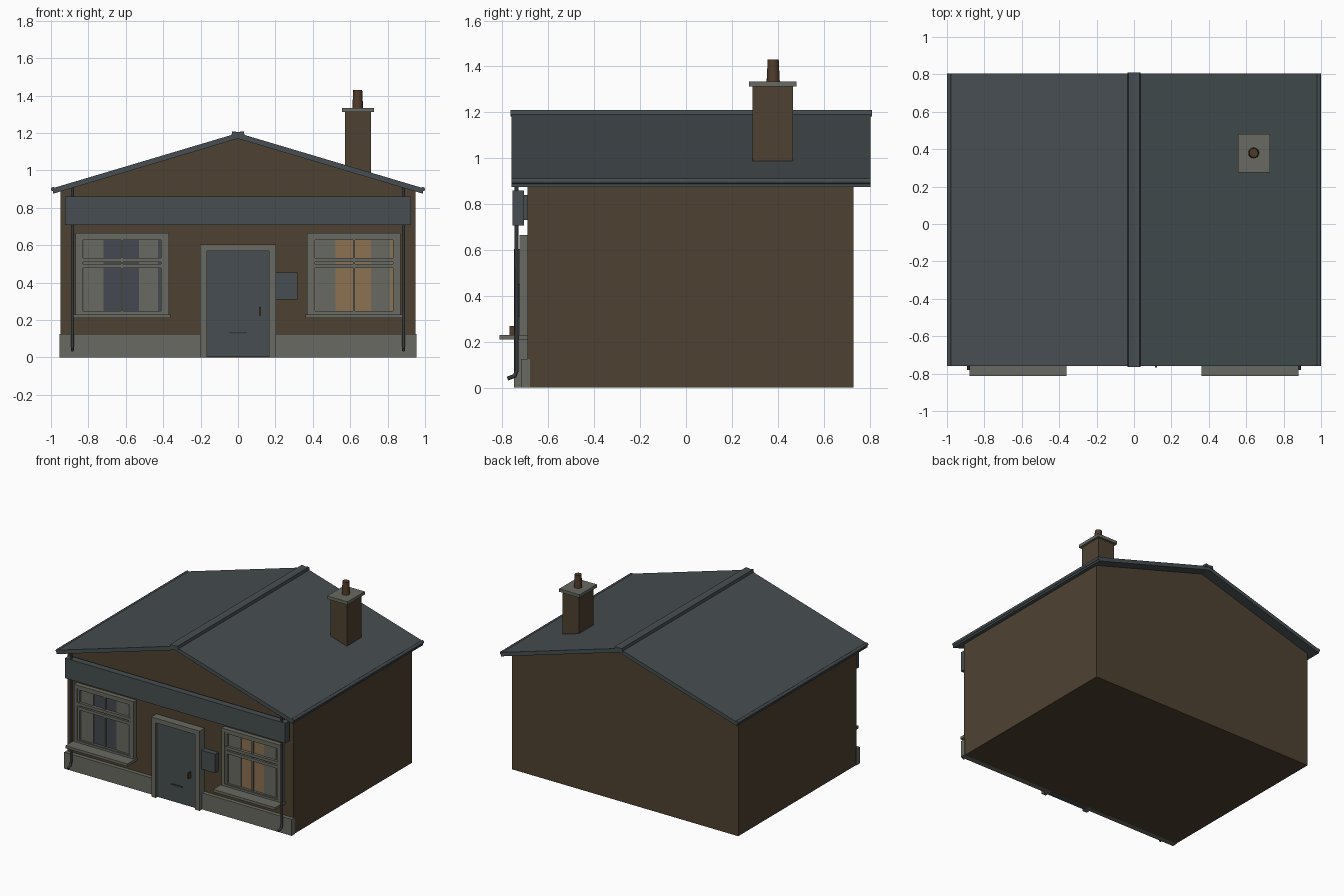
import bpy, bmesh, math
from mathutils import Vector

if "Cube" in bpy.data.objects:
    bpy.data.objects.remove(bpy.data.objects["Cube"])


def material(name, r, g, b):
    m = bpy.data.materials.new(name)
    m.use_nodes = True
    m.diffuse_color = (r, g, b, 1)
    m.node_tree.nodes["Principled BSDF"].inputs["Base Color"].default_value = (r, g, b, 1)
    return m


BRICK = material("brown brick", 0.076, 0.053, 0.031)
SLATE = material("dark slate", 0.061, 0.076, 0.082)
STONE = material("grey stone", 0.144, 0.144, 0.122)
GLASS = material("dark glass", 0.058, 0.066, 0.08)
GLOW = material("warm lit glass", 0.262, 0.17, 0.085)
CLAY = material("fired clay", 0.08, 0.045, 0.025)
BLACK = material("black metal", 0.035, 0.04, 0.044)


def finish(name, bm, mat):
    bmesh.ops.recalc_face_normals(bm, faces=bm.faces)
    mesh = bpy.data.meshes.new(name)
    bm.to_mesh(mesh)
    bm.free()
    mesh.materials.append(mat)
    ob = bpy.data.objects.new(name, mesh)
    bpy.context.collection.objects.link(ob)
    return ob


def box(name, x, y, z, mat):
    """Box from three (low, high) ranges."""
    bm = bmesh.new()
    bmesh.ops.create_cube(bm, size=1)
    for v in bm.verts:
        v.co = [sum(r) / 2 + c * (r[1] - r[0]) for c, r in zip(v.co, (x, y, z))]
    return finish(name, bm, mat)


def extrude_y(name, profile, y, mat):
    """Prism from an x-z outline."""
    bm = bmesh.new()
    face = bm.faces.new([bm.verts.new((px, y[0], pz)) for px, pz in profile])
    out = bmesh.ops.extrude_face_region(bm, geom=[face])
    moved = [e for e in out["geom"] if isinstance(e, bmesh.types.BMVert)]
    bmesh.ops.translate(bm, verts=moved, vec=(0, y[1] - y[0], 0))
    return finish(name, bm, mat)


def tube(name, points, radius, mat):
    """Round pipe along a path."""
    curve = bpy.data.curves.new(name, "CURVE")
    curve.dimensions = "3D"
    curve.bevel_depth = radius
    curve.bevel_resolution = 2
    curve.use_fill_caps = True
    spline = curve.splines.new("POLY")
    spline.points.add(len(points) - 1)
    for p, co in zip(spline.points, points):
        p.co = (*co, 1)
    curve.materials.append(mat)
    ob = bpy.data.objects.new(name, curve)
    bpy.context.collection.objects.link(ob)
    return ob


def frame(name, x, z, y, w, mat):
    """Rectangular frame with bars of width w."""
    for side, bx in (("left", (x[1] - w, x[1])), ("right", (x[0], x[0] + w))):
        box(f"{name}_{side}", bx, y, z, mat)
    for end, bz in (("top", (z[1] - w, z[1])), ("bottom", (z[0], z[0] + w))):
        box(f"{name}_{end}", (x[0] + w, x[1] - w), y, bz, mat)


# Walls, gables and plinth
WALL_Y = (-0.69, 0.73)
box("walls", (-0.95, 0.95), WALL_Y, (0, 0.895), BRICK)
extrude_y("gable", [(-0.95, 0.895), (0.95, 0.895), (0, 1.175)], WALL_Y, BRICK)
box("plinth_left", (0.2, 0.955), (-0.72, -0.68), (0, 0.125), STONE)
box("plinth_right", (-0.955, -0.2), (-0.72, -0.68), (0, 0.125), STONE)

# Roof, ridge cap and gutters
extrude_y("roof", [(-0.99, 0.875), (0, 1.17), (0.99, 0.875),
                   (0.99, 0.905), (0, 1.2), (-0.99, 0.905)], (-0.76, 0.805), SLATE)
extrude_y("ridge_cap", [(-0.036, 1.182), (0, 1.192), (0.036, 1.182),
                        (0.03, 1.21), (0, 1.205), (-0.03, 1.21)], (-0.765, 0.81), SLATE)
for side, s in (("left", 1), ("right", -1)):
    tube(f"gutter_{side}", [(s * 0.988, -0.76, 0.9), (s * 0.988, 0.805, 0.9)], 0.012, SLATE)
    # Drainpipe with an outward foot
    tube(f"drainpipe_{side}", [(s * 0.885, -0.738, 0.91), (s * 0.885, -0.738, 0.075),
                               (s * 0.885, -0.746, 0.052), (s * 0.885, -0.778, 0.04)], 0.009, BLACK)

# Chimney
box("chimney_stack", (0.572, 0.711), (0.29, 0.466), (0.9, 1.315), BRICK)
box("chimney_cap", (0.556, 0.727), (0.275, 0.482), (1.312, 1.335), STONE)
bm = bmesh.new()
bmesh.ops.create_cone(bm, cap_ends=True, segments=16, radius1=0.029, radius2=0.024, depth=0.1)
bmesh.ops.translate(bm, verts=bm.verts, vec=Vector((0.64, 0.38, 1.38)))
pot = finish("chimney_pot", bm, CLAY)
bpy.context.view_layer.objects.active = pot
pot.select_set(True)
bpy.ops.object.shade_smooth_by_angle(angle=math.radians(40))

# Fascia board over the shop front
box("fascia_board", (-0.925, 0.925), (-0.755, -0.705), (0.708, 0.86), SLATE)
box("fascia_backing", (-0.9, 0.9), (-0.706, -0.685), (0.73, 0.84), SLATE)

# Door with surround, handle and letter slot
for side, s in (("left", 1), ("right", -1)):
    box(f"door_jamb_{side}", sorted((s * 0.166, s * 0.203)), (-0.75, -0.68), (0, 0.605), STONE)
box("door_lintel", (-0.166, 0.166), (-0.75, -0.68), (0.57, 0.605), STONE)
box("door", (-0.166, 0.166), (-0.735, -0.68), (0.004, 0.57), SLATE)
box("letter_slot", (-0.047, 0.047), (-0.74, -0.73), (0.127, 0.137), BLACK)
box("door_handle", (0.113, 0.122), (-0.768, -0.73), (0.225, 0.27), CLAY)
box("wall_plaque", (0.204, 0.318), (-0.73, -0.685), (0.31, 0.453), SLATE)

# Windows: stone surround, glass, curtains and glazing bars
for side, cx, glass in (("left", 0.62, GLOW), ("right", -0.62, GLASS)):
    x = (cx - 0.25, cx + 0.25)
    inner = (cx - 0.225, cx + 0.225)
    frame(f"window_surround_{side}", x, (0.22, 0.665), (-0.725, -0.68), 0.025, STONE)
    box(f"window_sill_{side}", (cx - 0.26, cx + 0.26), (-0.813, -0.69), (0.21, 0.23), STONE)
    frame(f"window_frame_{side}", inner, (0.232, 0.645), (-0.718, -0.69), 0.016, STONE)
    box(f"window_glass_{side}", inner, (-0.7, -0.688), (0.24, 0.64), glass)
    for a, b in ((-0.205, -0.1), (0.092, 0.192)):
        box(f"curtain_{side}", (cx + a, cx + b), (-0.704, -0.699), (0.246, 0.632), STONE)
    box(f"window_mullion_{side}", (cx - 0.006, cx + 0.006), (-0.715, -0.699), (0.245, 0.632), STONE)
    for i, z in enumerate((0.488, 0.522)):
        box(f"window_rail_{side}_{i}", inner, (-0.719 - 0.004 * i, -0.699),
            (z - 0.011, z + 0.011), STONE)
